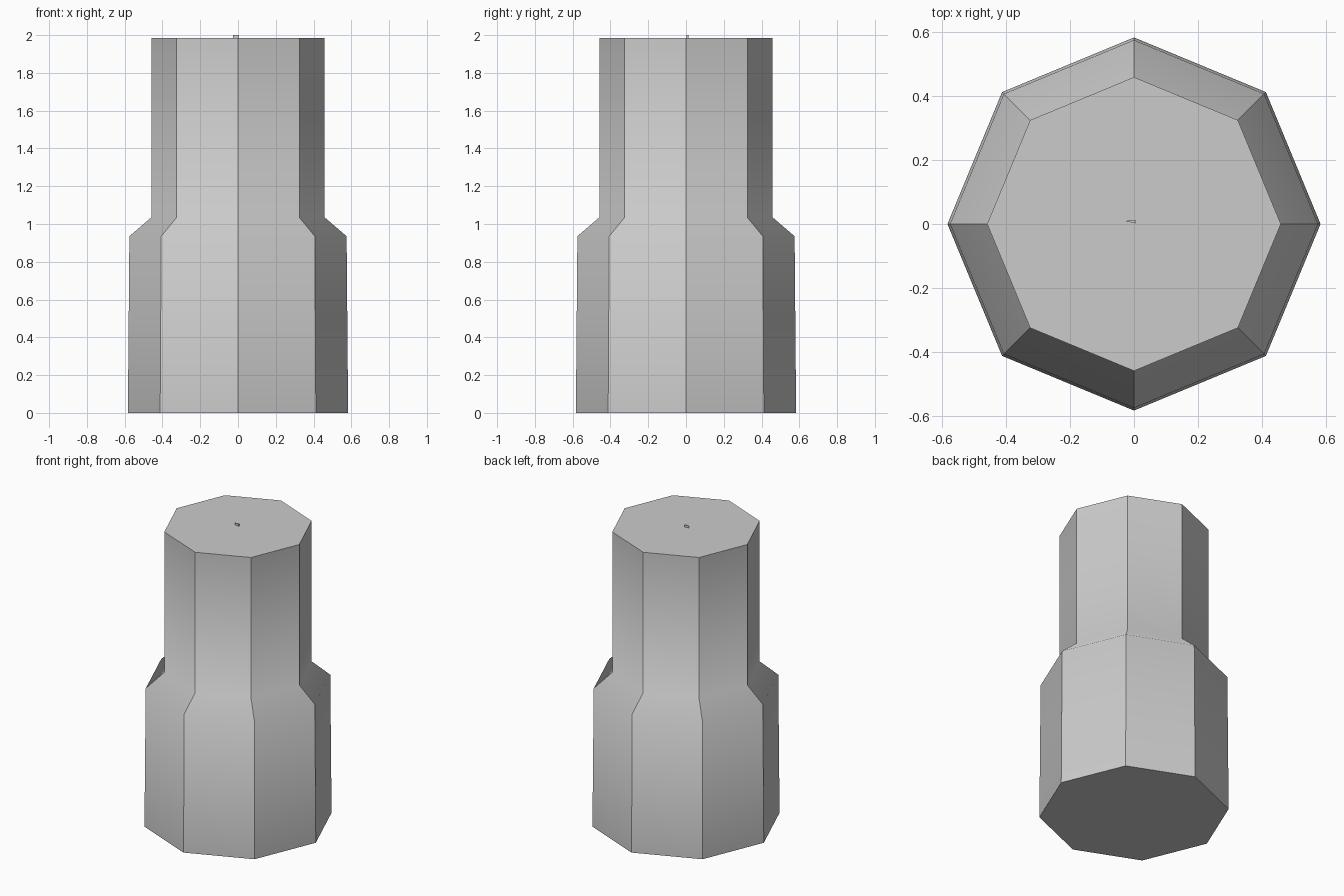
import bpy, bmesh, math

if "Cube" in bpy.data.objects:
    bpy.data.objects.remove(bpy.data.objects["Cube"])

SIDES = 8


def material(name, rgb):
    m = bpy.data.materials.new(name)
    m.diffuse_color = (*rgb, 1.0)
    m.use_nodes = True
    m.node_tree.nodes["Principled BSDF"].inputs["Base Color"].default_value = m.diffuse_color
    return m


def finish(bm, name, mat):
    bmesh.ops.recalc_face_normals(bm, faces=bm.faces)
    mesh = bpy.data.meshes.new(name)
    bm.to_mesh(mesh)
    bm.free()
    mesh.materials.append(mat)
    obj = bpy.data.objects.new(name, mesh)
    bpy.context.collection.objects.link(obj)
    return obj


grey = material("plain grey", (0.6, 0.6, 0.6))

# Stepped octagonal body: wide base, sloped shoulder, narrow neck
profile = [(0.583, 0.0), (0.575, 0.935), (0.459, 1.035), (0.459, 1.986)]
bm = bmesh.new()
rings = []
for r, z in profile:
    angles = [2 * math.pi * i / SIDES for i in range(SIDES)]
    rings.append([bm.verts.new((r * math.cos(a), r * math.sin(a), z)) for a in angles])
for low, high in zip(rings, rings[1:]):
    for i in range(SIDES):
        j = (i + 1) % SIDES
        bm.faces.new((low[i], low[j], high[j], high[i])).smooth = True
bm.faces.new(rings[0][::-1])
bm.faces.new(rings[-1])

# Corners and end rims stay sharp, the shoulder blends smoothly
for e in bm.edges:
    a, b = e.verts
    level = abs(a.co.z - b.co.z) < 1e-4
    e.smooth = level and 0.5 < a.co.z < 1.5
finish(bm, "body", grey)

# Tiny tapered nib on the middle of the top
bm = bmesh.new()
outline = [(-0.027, 0.009), (0.004, 0.002), (0.004, 0.013), (-0.012, 0.012)]
base = bm.faces.new([bm.verts.new((x, y, 1.984)) for x, y in outline])
top = bmesh.ops.extrude_face_region(bm, geom=[base])["geom"]
bmesh.ops.translate(bm, vec=(0, 0, 0.016),
                    verts=[v for v in top if isinstance(v, bmesh.types.BMVert)])
finish(bm, "top_nib", grey)
